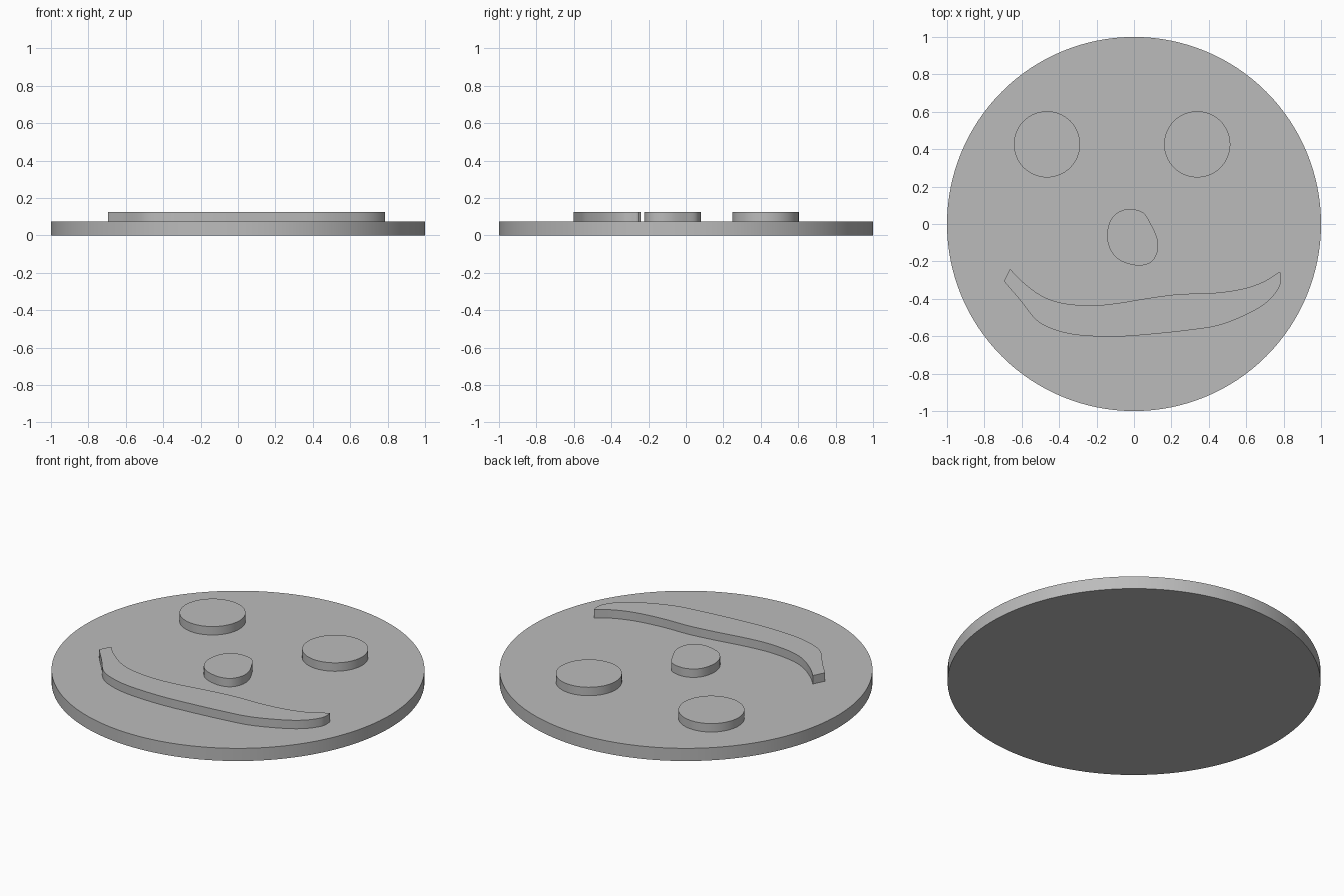
import bpy
import bmesh
import math
from mathutils import Vector

cube = bpy.data.objects.get("Cube")
if cube:
    bpy.data.objects.remove(cube, do_unlink=True)

BASE_TOP, RELIEF_TOP, SINK = 0.075, 0.125, 0.005

grey = bpy.data.materials.new("plain grey")
grey.use_nodes = True
grey.diffuse_color = (0.5, 0.5, 0.5, 1)
grey.node_tree.nodes["Principled BSDF"].inputs["Base Color"].default_value = grey.diffuse_color


def circle(cx, cy, radius, sides):
    steps = [math.tau * i / sides for i in range(sides)]
    return [(cx + radius * math.cos(a), cy + radius * math.sin(a)) for a in steps]


def spline(points, closed=False, steps=8):
    """Smooth outline passing through the given points."""
    pts = [Vector(p) for p in points]
    n = len(pts)

    def at(i):
        return pts[i % n] if closed else pts[max(0, min(i, n - 1))]

    out = []
    for i in range(n if closed else n - 1):
        a, b, c, d = (at(i + k) for k in (-1, 0, 1, 2))
        for s in range(steps):
            t = s / steps
            out.append(b + (c - a) * t / 2 + (a * 2 - b * 5 + c * 4 - d) * t**2 / 2
                       + (b * 3 - a - c * 3 + d) * t**3 / 2)
    return out if closed else out + [pts[-1]]


def slab(name, outline, bottom, top):
    """Extrude a flat outline into a solid plate."""
    bm = bmesh.new()
    face = bm.faces.new([bm.verts.new((p[0], p[1], bottom)) for p in outline])
    grown = bmesh.ops.extrude_face_region(bm, geom=[face], use_keep_orig=True)
    for v in grown["geom"]:
        if isinstance(v, bmesh.types.BMVert):
            v.co.z = top
    bmesh.ops.recalc_face_normals(bm, faces=bm.faces)
    mesh = bpy.data.meshes.new(name)
    bm.to_mesh(mesh)
    bm.free()
    mesh.materials.append(grey)
    obj = bpy.data.objects.new(name, mesh)
    bpy.context.collection.objects.link(obj)
    bpy.ops.object.select_all(action="DESELECT")
    obj.select_set(True)
    bpy.context.view_layer.objects.active = obj
    bpy.ops.object.shade_smooth_by_angle(angle=math.radians(30))
    return obj


def relief(name, outline):
    return slab(name, outline, BASE_TOP - SINK, RELIEF_TOP)


# Round face plate
slab("face_plate", circle(0, 0, 1, 128), 0, BASE_TOP)

# Eyes
relief("right_eye", circle(-0.465, 0.426, 0.177, 64))
relief("left_eye", circle(0.338, 0.426, 0.177, 64))

# Lopsided round nose
relief("nose", spline([
    (-0.02, 0.08), (0.05, 0.06), (0.09, 0), (0.125, -0.08), (0.125, -0.15),
    (0.09, -0.205), (0.02, -0.222), (-0.07, -0.197), (-0.125, -0.14),
    (-0.144, -0.06), (-0.125, 0.02), (-0.08, 0.065)], closed=True))

# Crooked smile: upper lip line, then rounded right end and lower lip line
upper_lip = spline([
    (-0.662, -0.24), (-0.6, -0.305), (-0.5, -0.38), (-0.395, -0.42),
    (-0.245, -0.436), (-0.1, -0.425), (0.085, -0.395), (0.245, -0.375),
    (0.41, -0.37), (0.565, -0.35), (0.685, -0.312), (0.78, -0.255)])
lower_lip = spline([
    (0.785, -0.265), (0.78, -0.33), (0.72, -0.41), (0.62, -0.475),
    (0.46, -0.54), (0.3, -0.567), (0.085, -0.59), (-0.1, -0.602),
    (-0.29, -0.595), (-0.42, -0.567), (-0.52, -0.515), (-0.61, -0.405),
    (-0.675, -0.33), (-0.695, -0.305)])
relief("mouth", upper_lip + lower_lip)
